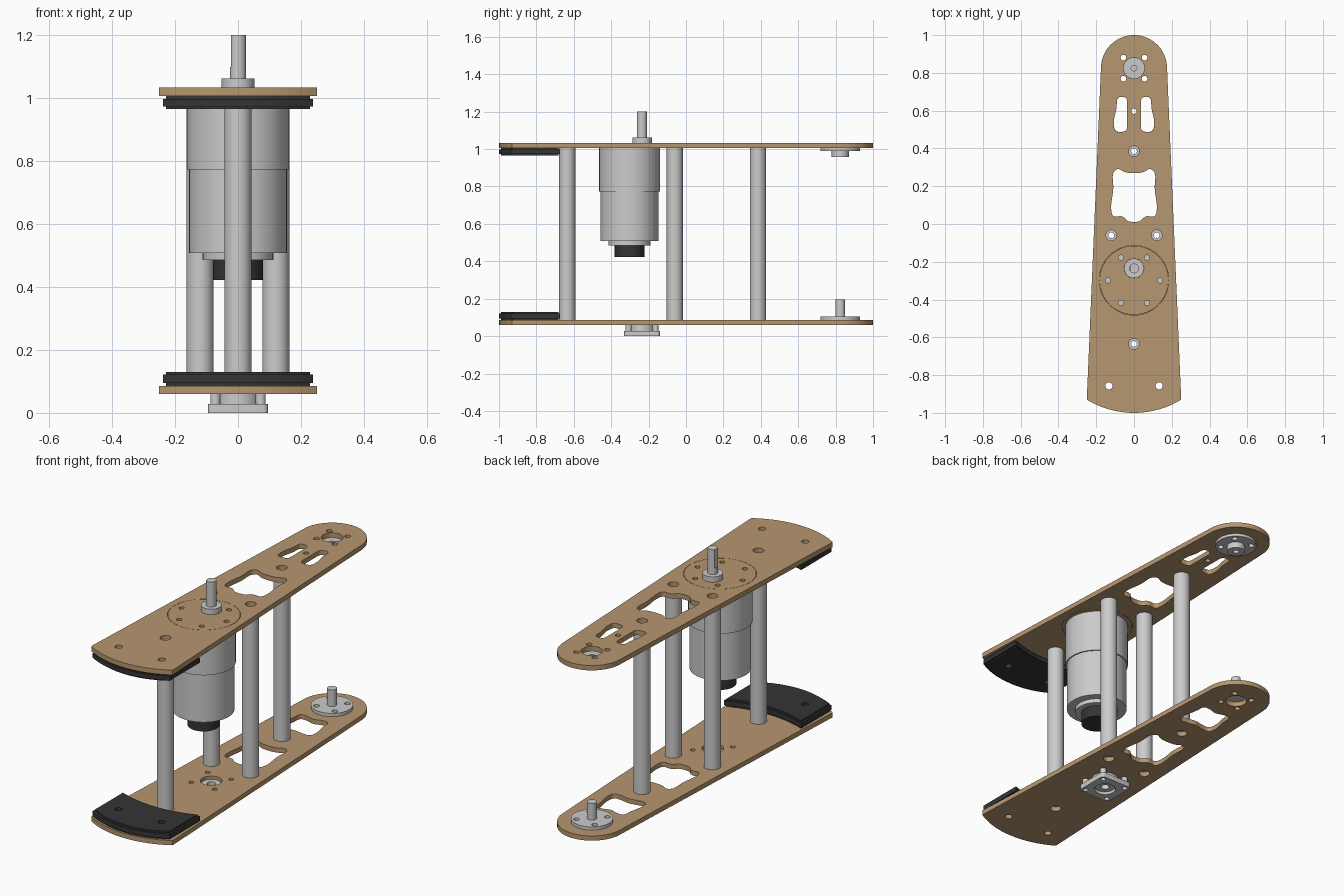
import bpy, bmesh
from math import sin, cos, pi, sqrt, radians
from mathutils import Vector, Matrix

if "Cube" in bpy.data.objects:
    bpy.data.objects.remove(bpy.data.objects["Cube"])


def material(name, rgb):
    m = bpy.data.materials.new(name)
    m.diffuse_color = (*rgb, 1)
    m.use_nodes = True
    m.node_tree.nodes["Principled BSDF"].inputs["Base Color"].default_value = m.diffuse_color
    return m


WOOD = material("tan_board", (0.47, 0.31, 0.16))
BLACK = material("black_rubber", (0.035, 0.035, 0.035))
GREY = None


def finish(name, bm, mat):
    bmesh.ops.remove_doubles(bm, verts=bm.verts, dist=1e-5)
    bmesh.ops.recalc_face_normals(bm, faces=bm.faces)
    me = bpy.data.meshes.new(name)
    bm.to_mesh(me)
    bm.free()
    ob = bpy.data.objects.new(name, me)
    bpy.context.collection.objects.link(ob)
    if mat:
        me.materials.append(mat)
    bpy.ops.object.select_all(action='DESELECT')
    ob.select_set(True)
    bpy.context.view_layer.objects.active = ob
    bpy.ops.object.shade_smooth_by_angle(angle=radians(30))
    return ob


def prism(name, layers, mat=GREY):
    """Stack of flat shapes: each layer is (loops, z0, z1), first loop outer, others holes."""
    bm = bmesh.new()
    for loops, z0, z1 in layers:
        cu = bpy.data.curves.new("outline", 'CURVE')
        cu.dimensions, cu.fill_mode = '2D', 'BOTH'
        cu.extrude = (z1 - z0) / 2
        for pts in loops:
            s = cu.splines.new('POLY')
            s.points.add(len(pts) - 1)
            for p, (x, y) in zip(s.points, pts):
                p.co = (x, y, 0, 1)
            s.use_cyclic_u = True
        tmp = bpy.data.objects.new("outline", cu)
        bpy.context.collection.objects.link(tmp)
        me = tmp.to_mesh()
        me.transform(Matrix.Translation((0, 0, (z0 + z1) / 2)))
        bm.from_mesh(me)
        tmp.to_mesh_clear()
        bpy.data.objects.remove(tmp)
        bpy.data.curves.remove(cu)
    return finish(name, bm, mat)


def lathe(name, x, y, profile, mat=GREY, closed=False, n=48):
    """Turn an (r, z) profile about a vertical axis at (x, y)."""
    bm = bmesh.new()
    vs = [bm.verts.new((x + r, y, z)) for r, z in profile]
    es = [bm.edges.new(p) for p in zip(vs, vs[1:])]
    if closed:
        es.append(bm.edges.new((vs[-1], vs[0])))
    bmesh.ops.spin(bm, geom=vs + es, cent=(x, y, 0), axis=(0, 0, 1), angle=2 * pi, steps=n)
    return finish(name, bm, mat)


def tube(name, x, y, r, bore, z0, z1):
    return lathe(name, x, y, [(bore, z0), (r, z0), (r, z1), (bore, z1)], closed=True)


def circle(x, y, r, n=32):
    return [(x + r * cos(2 * pi * i / n), y + r * sin(2 * pi * i / n)) for i in range(n)]


def bow(hx, y_corner, y_mid, n=24):
    """Downward bulging arc from (-hx, y_corner) to (hx, y_corner)."""
    s = y_corner - y_mid
    R = (hx * hx + s * s) / (2 * s)
    xs = [-hx + 2 * hx * i / n for i in range(n + 1)]
    return [(x, y_mid + R - sqrt(R * R - x * x)) for x in xs]


def rounded(pts, r, n=6):
    out = []
    for i, p in enumerate(pts):
        p, a, b = Vector(p), Vector(pts[i - 1]), Vector(pts[(i + 1) % len(pts)])
        p0 = p + (a - p).normalized() * min(r, (a - p).length * 0.48)
        p1 = p + (b - p).normalized() * min(r, (b - p).length * 0.48)
        for k in range(n + 1):
            t = k / n
            out.append(tuple(p0 * (1 - t) ** 2 + p * 2 * t * (1 - t) + p1 * t * t))
    return out


def mirrored(pts):
    return pts + [(-x, y) for x, y in reversed(pts) if abs(x) > 1e-6]


# Shared layout
POSTS = [(0, -0.635), (-0.12, -0.06), (0.12, -0.06), (0, 0.385)]
HUB_Y, MOTOR_Y, SHAFT_Y = 0.825, -0.302, -0.235
hub_holes = [circle(sx * 0.056, HUB_Y + sy * 0.056, 0.015, 20) for sx in (-1, 1) for sy in (-1, 1)]
pad_holes = [circle(sx * 0.133, -0.857, 0.019, 24) for sx in (-1, 1)]
outline = bow(0.25, -0.93, -1.0) + [
    (0.175 * cos(pi * i / 40), 0.825 + 0.175 * sin(pi * i / 40)) for i in range(41)]
window = rounded(mirrored([(0, 0.268), (0.05, 0.272), (0.085, 0.297), (0.115, 0.27), (0.108, 0.19),
                           (0.123, 0.09), (0.115, 0.035), (0.06, 0.045), (0.035, 0.014), (0, 0.01)]), 0.03)
end_window = rounded(mirrored([(0, 0.655), (0.04, 0.672), (0.09, 0.675), (0.092, 0.61),
                               (0.108, 0.55), (0.103, 0.485), (0.04, 0.49), (0, 0.50)]), 0.03)
common = [outline, window, circle(0, HUB_Y, 0.055)] + hub_holes + pad_holes
common += [circle(x, y, 0.028, 24) for x, y in POSTS]

# Upper board: two slots, cable hole and a round motor opening
slot = [(0.036, 0.672), (0.09, 0.675), (0.092, 0.61), (0.108, 0.55), (0.103, 0.485), (0.036, 0.49)]
slots = [rounded([(s * x, y) for x, y in slot], 0.025) for s in (-1, 1)]
prism("upper_board", [(common + slots + [circle(0, 0.597, 0.014, 20), circle(0, -0.298, 0.184, 64)],
                       1.005, 1.032)], WOOD)

# Motor mounting disc set flush into the upper board
screws = [circle(0.138 * cos(i * pi / 3), -0.298 + 0.138 * sin(i * pi / 3), 0.014, 20) for i in range(6)]
prism("motor_mount_disc", [([circle(0, -0.298, 0.1825, 64), circle(0, SHAFT_Y, 0.0525)] + screws,
                            1.005, 1.032)], WOOD)

# Lower board: one end window and bearing holes
bolts = [(sx * 0.072, SHAFT_Y + sy * 0.072) for sx in (-1, 1) for sy in (-1, 1)]
prism("lower_board", [(common + [end_window, circle(0, SHAFT_Y, 0.055)] +
                       [circle(x, y, 0.013, 20) for x, y in bolts], 0.06, 0.086)], WOOD)

# Hollow spacer posts
for i, (x, y) in enumerate(POSTS):
    tube(f"spacer_post_{i + 1}", x, y, 0.043, 0.015, 0.086, 1.005)


# Rubber end pads with a wider middle layer
def pad_shape(d):
    top = bow(0.228 + d, -0.683 + d, -0.727 + d)
    return [bow(0.228 + d, -0.925 - d, -0.99 - d) + top[::-1]] + pad_holes


for name, z0, z1 in (("upper_pad", 0.965, 1.005), ("lower_pad", 0.086, 0.13)):
    h = z1 - z0
    prism(name, [(pad_shape(0), z0, z0 + h * 0.2), (pad_shape(0.01), z0 + h * 0.2, z0 + h * 0.8),
                 (pad_shape(0), z0 + h * 0.8, z1)], BLACK)

# Motor with gearbox, rear cap, collar and output shaft
lathe("motor_body", 0, MOTOR_Y, [(0, 0.485), (0.112, 0.485), (0.112, 0.508), (0.155, 0.508),
                                 (0.155, 0.772), (0.162, 0.772), (0.162, 1.005), (0, 1.005)], n=64)
lathe("motor_rear_cap", 0, MOTOR_Y, [(0, 0.422), (0.08, 0.422), (0.08, 0.485), (0, 0.485)], BLACK)
lathe("motor_collar", 0, SHAFT_Y, [(0, 1.005), (0.052, 1.005), (0.052, 1.062), (0, 1.062)])
flat = [(max(-0.022, x), y) for x, y in circle(0, SHAFT_Y, 0.026)]
prism("motor_shaft", [([circle(0, SHAFT_Y, 0.026)], 1.06, 1.097), ([flat], 1.097, 1.2)])

# End hub under the upper board
prism("upper_hub_flange", [([circle(0, HUB_Y, 0.106, 48), circle(0, HUB_Y, 0.015)] + hub_holes, 0.99, 1.005)])
tube("upper_hub_boss", 0, HUB_Y, 0.046, 0.015, 0.957, 0.99)

# End hub with stub shaft on the lower board
prism("lower_hub_flange", [([circle(0, HUB_Y, 0.106, 48)] + hub_holes, 0.086, 0.104)])
lathe("lower_hub_shaft", 0, HUB_Y, [(0, 0.104), (0.025, 0.104), (0.025, 0.196), (0, 0.196)])

# Square flanged bearing below the lower board
square = rounded([(-0.096, SHAFT_Y - 0.096), (0.096, SHAFT_Y - 0.096),
                  (0.096, SHAFT_Y + 0.096), (-0.096, SHAFT_Y + 0.096)], 0.02)
prism("bearing_flange", [([square, circle(0, SHAFT_Y, 0.055)] +
                          [circle(x, y, 0.013, 20) for x, y in bolts], 0.0, 0.028)])
tube("bearing_housing", 0, SHAFT_Y, 0.07, 0.05, 0.028, 0.06)
tube("bearing_ring", 0, SHAFT_Y, 0.05, 0.022, 0.012, 0.07)
for i, (x, y) in enumerate(bolts):
    tube(f"bearing_spacer_{i + 1}", x, y, 0.016, 0.013, 0.028, 0.06)
